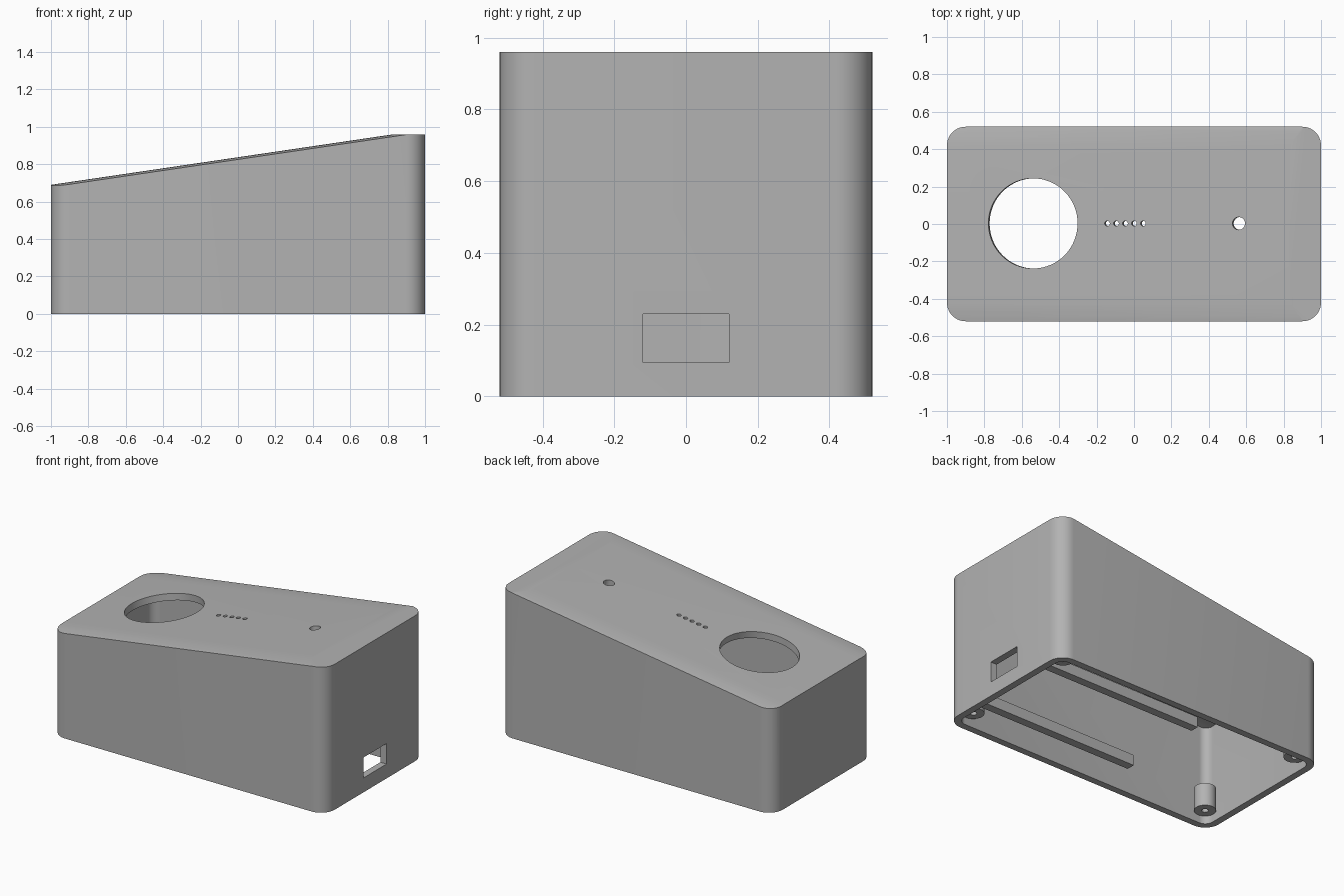
import bpy, bmesh, math
from mathutils import Matrix, Vector

cube = bpy.data.objects.get("Cube")
if cube:
    bpy.data.objects.remove(cube, do_unlink=True)

HALF_X, HALF_Y, TOP, RADIUS, WALL = 1.0, 0.52, 0.96, 0.1, 0.045
LOW = 0.69                                   # top height at the low end
SLOPE = (TOP - LOW) / 1.83
TILT = -math.atan(SLOPE)

grey = bpy.data.materials.new("matte_grey")
grey.use_nodes = True
grey.diffuse_color = (0.45, 0.45, 0.45, 1)
grey.node_tree.nodes["Principled BSDF"].inputs["Base Color"].default_value = grey.diffuse_color


def top_z(x):
    return LOW + SLOPE * (x + HALF_X)


def finish(name, bm):
    bmesh.ops.recalc_face_normals(bm, faces=bm.faces)
    mesh = bpy.data.meshes.new(name)
    bm.to_mesh(mesh)
    bm.free()
    mesh.materials.append(grey)
    obj = bpy.data.objects.new(name, mesh)
    bpy.context.collection.objects.link(obj)
    return obj


def prism(name, points, offset):
    """Extrude a closed outline along an offset vector."""
    bm = bmesh.new()
    face = bm.faces.new([bm.verts.new(p) for p in points])
    result = bmesh.ops.extrude_face_region(bm, geom=[face])
    verts = [v for v in result["geom"] if isinstance(v, bmesh.types.BMVert)]
    bmesh.ops.translate(bm, verts=verts, vec=offset)
    return finish(name, bm)


def box(name, low, high):
    low, high = Vector(low), Vector(high)
    bm = bmesh.new()
    matrix = Matrix.Translation((low + high) / 2) @ Matrix.Diagonal((*(high - low), 1))
    bmesh.ops.create_cube(bm, size=1, matrix=matrix)
    return finish(name, bm)


def cylinder(name, centre, radius, depth, sides=32, tilt=0):
    bm = bmesh.new()
    matrix = Matrix.Translation(centre) @ Matrix.Rotation(tilt, 4, "Y")
    bmesh.ops.create_cone(bm, cap_ends=True, segments=sides, radius1=radius,
                          radius2=radius, depth=depth, matrix=matrix)
    return finish(name, bm)


def combine(obj, tool, operation):
    """Apply a boolean and discard the tool."""
    mod = obj.modifiers.new("cut", "BOOLEAN")
    mod.operation, mod.solver, mod.object = operation, "EXACT", tool
    bpy.context.view_layer.objects.active = obj
    bpy.ops.object.modifier_apply(modifier=mod.name)
    bpy.data.objects.remove(tool, do_unlink=True)


def smooth(obj):
    bpy.ops.object.select_all(action="DESELECT")
    obj.select_set(True)
    bpy.context.view_layer.objects.active = obj
    bpy.ops.object.shade_smooth_by_angle(angle=math.radians(30))


def wedge(name, inset, bottom):
    """Rounded block trimmed by a sloping, softly crowned top."""
    r = RADIUS - inset
    outline = []
    for quarter, (sx, sy) in enumerate([(1, 1), (-1, 1), (-1, -1), (1, -1)]):
        for step in range(11):
            a = math.radians(90 * quarter + 9 * step)
            outline.append((sx * (HALF_X - RADIUS) + r * math.cos(a),
                            sy * (HALF_Y - RADIUS) + r * math.sin(a), bottom))
    block = prism(name, outline, (0, 0, TOP - inset - bottom))
    reach = 1.3
    crown = []
    for i in range(-6, 7):
        y = math.copysign(0.38 + 0.14 * (abs(i) - 1) / 5, i) if i else 0
        drop = 0.012 * max(0, (abs(y) - 0.38) / 0.14) ** 2
        crown.append((-reach, y, top_z(-reach) - drop - inset))
    crown = [(-reach, -0.7, crown[0][2])] + crown + [(-reach, 0.7, crown[-1][2])]
    crown += [(-reach, 0.7, -1), (-reach, -0.7, -1)]
    trim = prism("trim", crown, (2 * reach, 0, 2 * reach * SLOPE))
    combine(block, trim, "INTERSECT")
    return block


# Hollow shell, open underneath
shell = wedge("enclosure_shell", 0, 0)
combine(shell, wedge("cavity", WALL, -0.2), "DIFFERENCE")

# Round openings square to the sloping top: speaker, indicator row, button
openings = [(-0.54, 0.241, 64), (0.56, 0.034, 32)]
openings += [(-0.143 + 0.048 * i, 0.014, 20) for i in range(5)]
for x, radius, sides in openings:
    drill = cylinder("drill", (x, 0.003, top_z(x)), radius, 0.3, sides, TILT)
    combine(shell, drill, "DIFFERENCE")

# Rectangular socket opening in the tall end
combine(shell, box("port", (0.9, -0.12, 0.095), (1.1, 0.12, 0.23)), "DIFFERENCE")
smooth(shell)

# Screw bosses in the corners and board rails from the tall end
for side, sy in (("left", 1), ("right", -1)):
    for end, sx in (("tall", 1), ("low", -1)):
        centre = (sx * 0.89, sy * 0.41, 0.125)
        boss = cylinder(f"screw_boss_{end}_{side}", centre, 0.065, 0.15)
        combine(boss, cylinder("pilot", centre, 0.02, 0.3, 20), "DIFFERENCE")
        smooth(boss)
    y1, y2 = sorted((sy * 0.265, sy * 0.32))
    box(f"board_rail_{side}", (-0.22, y1, 0.045), (0.96, y2, 0.115))
